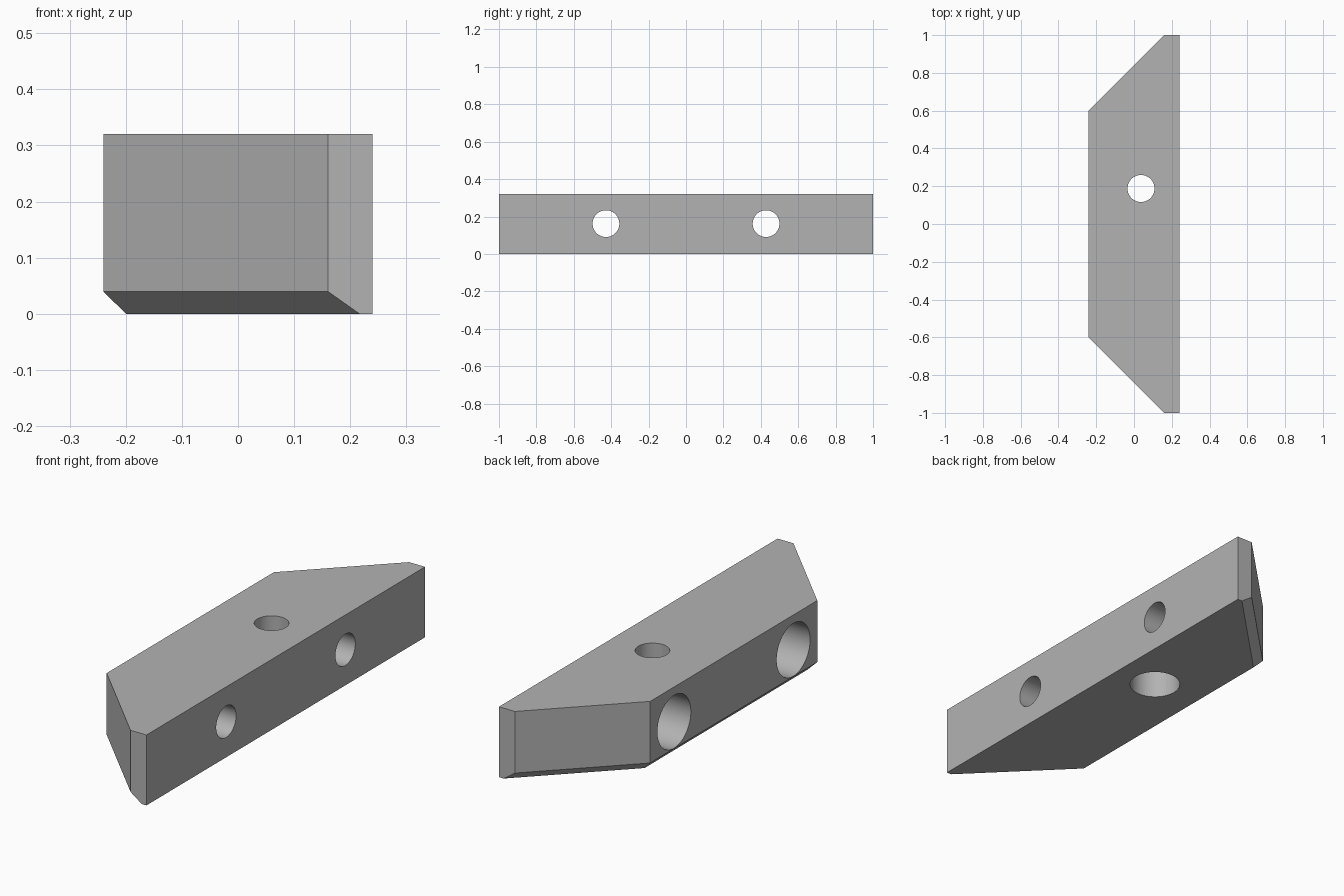
import bpy
import bmesh
from math import pi, radians, sqrt
from mathutils import Matrix

cube = bpy.data.objects.get("Cube")
if cube:
    bpy.data.objects.remove(cube, do_unlink=True)

X, Y, H = 0.24, 1.0, 0.32      # half width, half length, height
TIP, SHORT = 0.16, 0.6         # end flat start, half length of short side
BEVEL = 0.04
HOLE_R, SIDE_BORE_R, BASE_BORE_R = 0.0715, 0.12, 0.11

grey = bpy.data.materials.new("grey")
grey.use_nodes = True
colour = (0.45, 0.45, 0.45, 1)
grey.diffuse_color = colour
grey.node_tree.nodes["Principled BSDF"].inputs["Base Color"].default_value = colour


def make_object(name, bm):
    mesh = bpy.data.meshes.new(name)
    bmesh.ops.recalc_face_normals(bm, faces=bm.faces)
    bm.to_mesh(mesh)
    bm.free()
    mesh.materials.append(grey)
    obj = bpy.data.objects.new(name, mesh)
    bpy.context.collection.objects.link(obj)
    return obj


def outline(inset):
    """Trapezoid whose short side and slanted ends move inward."""
    edge = -X + inset
    slope = X + SHORT - inset * sqrt(2)   # |y| = slope + x on slanted ends
    half = [(edge, slope + edge), (Y - slope, Y), (X, Y)]
    return half + [(x, -y) for x, y in reversed(half)]


# Block with a chamfered lower rim
bm = bmesh.new()
rings = [[bm.verts.new((x, y, z)) for x, y in outline(inset)]
         for z, inset in ((0, BEVEL), (BEVEL, 0), (H, 0))]
bm.faces.new(rings[0])
bm.faces.new(rings[2])
low, mid, top = rings
for i in range(6):
    j = (i + 1) % 6
    if i in (1, 2, 3):        # flat, unchamfered walls handled below
        continue
    bm.faces.new((low[i], low[j], mid[j], mid[i]))
    bm.faces.new((mid[i], mid[j], top[j], top[i]))
# End flats and long back wall as single faces
for ring in (mid,):
    bmesh.ops.remove_doubles(bm, verts=[low[2], low[3], ring[2], ring[3]], dist=1e-6)
bm.faces.new((low[1], low[2], top[2], top[1], mid[1]))
bm.faces.new((low[2], low[3], top[3], top[2]))
bm.faces.new((low[3], low[4], mid[4], top[4], top[3]))
bmesh.ops.delete(bm, geom=[mid[2], mid[3]], context='VERTS')
block = make_object("mounting_block", bm)


def drill(name, radius, centre, depth, axis):
    bm = bmesh.new()
    turn = Matrix.Rotation(pi / 2, 4, 'Y') if axis == 'X' else Matrix()
    bmesh.ops.create_cone(bm, cap_ends=True, segments=64, radius1=radius,
                          radius2=radius, depth=depth,
                          matrix=Matrix.Translation(centre) @ turn)
    cutter = make_object(name, bm)
    cutter.hide_render = True
    mod = block.modifiers.new(name, 'BOOLEAN')
    mod.operation = 'DIFFERENCE'
    mod.solver = 'EXACT'
    mod.object = cutter
    return cutter


# Two counterbored side holes and one counterbored vertical hole
cutters = []
for side, y in (("front", -0.428), ("back", 0.428)):
    cutters.append(drill(side + "_hole_cutter", HOLE_R, (0, y, 0.162), 1, 'X'))
    cutters.append(drill(side + "_bore_cutter", SIDE_BORE_R, (-X, y, 0.162), 0.48, 'X'))
cutters.append(drill("vertical_hole_cutter", HOLE_R, (0.037, 0.188, H / 2), 1, 'Z'))
cutters.append(drill("base_bore_cutter", BASE_BORE_R, (0.037, 0.188, 0), 0.32, 'Z'))

# Apply the cuts, then smooth the bores while keeping edges sharp
bpy.context.view_layer.objects.active = block
for obj in bpy.context.selected_objects:
    obj.select_set(False)
block.select_set(True)
for name in [m.name for m in block.modifiers]:
    bpy.ops.object.modifier_apply(modifier=name)
for cutter in cutters:
    bpy.data.objects.remove(cutter, do_unlink=True)
bpy.ops.object.shade_smooth_by_angle(angle=radians(30))
